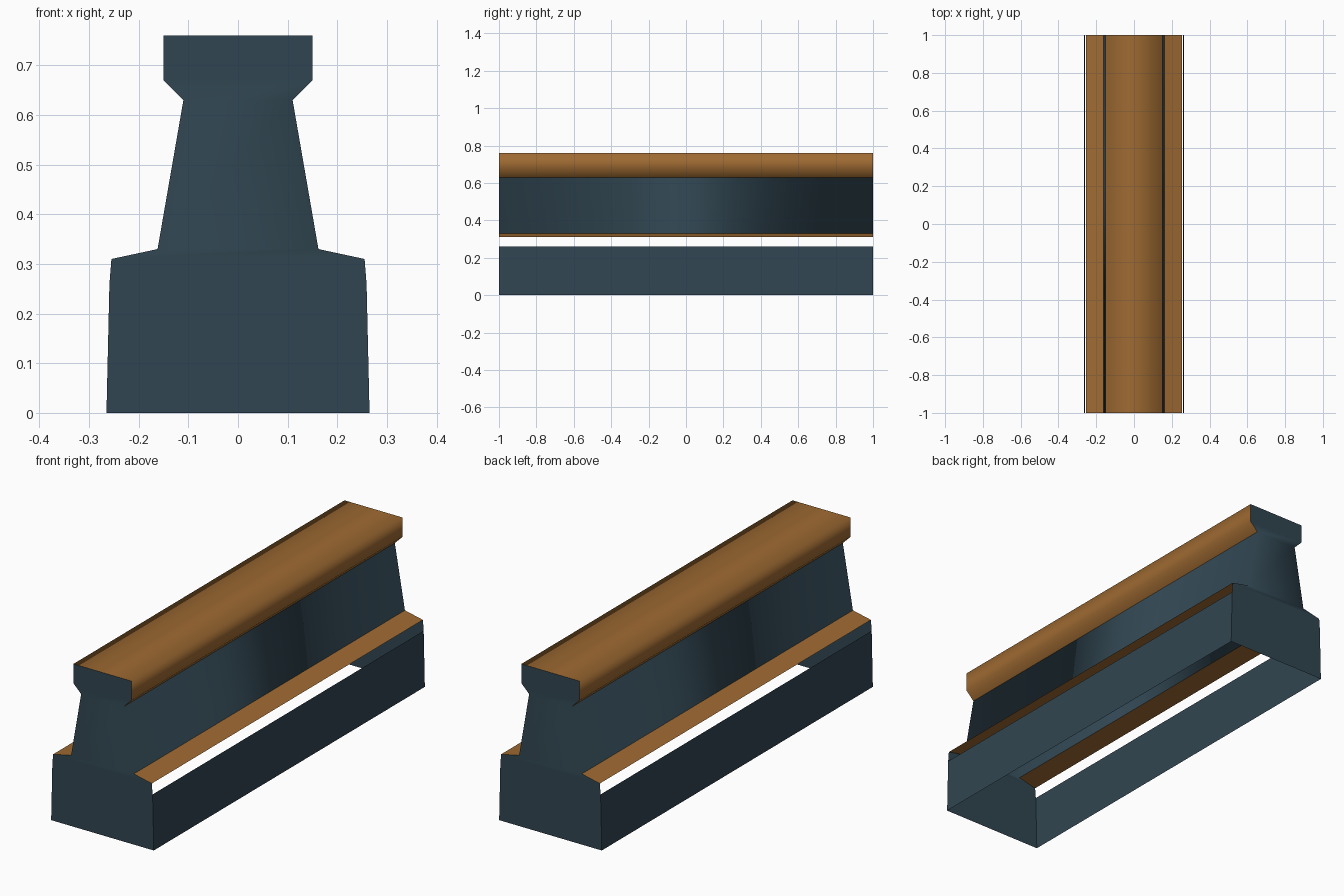
import bpy

if "Cube" in bpy.data.objects:
    bpy.data.objects.remove(bpy.data.objects["Cube"])


def material(name, rgb):
    m = bpy.data.materials.new(name)
    m.diffuse_color = (*rgb, 1.0)
    m.use_nodes = True
    m.node_tree.nodes["Principled BSDF"].inputs["Base Color"].default_value = m.diffuse_color
    return m


teal = material("dark_teal", (0.0296, 0.0600, 0.0820))
wood = material("warm_brown", (0.345, 0.145, 0.032))

HALF = 1.0  # half length along y


def make(name, verts, faces, mat, smooth):
    me = bpy.data.meshes.new(name)
    me.from_pydata(verts, [], faces)
    me.materials.append(mat)
    for p in me.polygons:
        p.use_smooth = smooth
    me.update()
    ob = bpy.data.objects.new(name, me)
    bpy.context.collection.objects.link(ob)
    return ob


def strip(name, profile, mat, smooth=False):
    """Extrude an open x-z profile (listed so its normals face outward) along y."""
    verts = [(x, y, z) for x, z in profile for y in (-HALF, HALF)]
    faces = [(2 * i, 2 * i + 1, 2 * i + 3, 2 * i + 2) for i in range(len(profile) - 1)]
    return make(name, verts, faces, mat, smooth)


# End caps as stacked quads, joined to the two web walls so they shade together
rows = [(0.265, 0), (0.259, 0.26), (0.255, 0.31), (0.162, 0.33),
        (0.11, 0.63), (0.15, 0.67), (0.15, 0.76)]
verts = [(s * w, y, z) for y in (-HALF, HALF) for w, z in rows for s in (-1, 1)]
n = 2 * len(rows)
faces = []
for i in range(len(rows) - 1):
    a = 2 * i
    faces.append((a, a + 1, a + 3, a + 2))
    faces.append((n + a + 1, n + a, n + a + 2, n + a + 3))
b, t = 6, 8  # web bottom and top rows
faces.append((b + 1, n + b + 1, n + t + 1, t + 1))
faces.append((n + b, b, t, n + t))
make("end_caps_and_web", verts, faces, teal, True)

# Side skirts and sloped ledges, with an open slot between them
for side, s in (("right", 1), ("left", -1)):
    skirt = [(s * 0.265, 0), (s * 0.259, 0.26)]
    ledge = [(s * 0.255, 0.31), (s * 0.162, 0.33)]
    if s < 0:
        skirt.reverse()
        ledge.reverse()
    strip(side + "_skirt", skirt, teal)
    strip(side + "_ledge", ledge, wood)

# Rounded-looking top rail with chamfered underside
strip("top_rail", [(0.11, 0.63), (0.15, 0.67), (0.15, 0.76),
                   (-0.15, 0.76), (-0.15, 0.67), (-0.11, 0.63)], wood, True)
